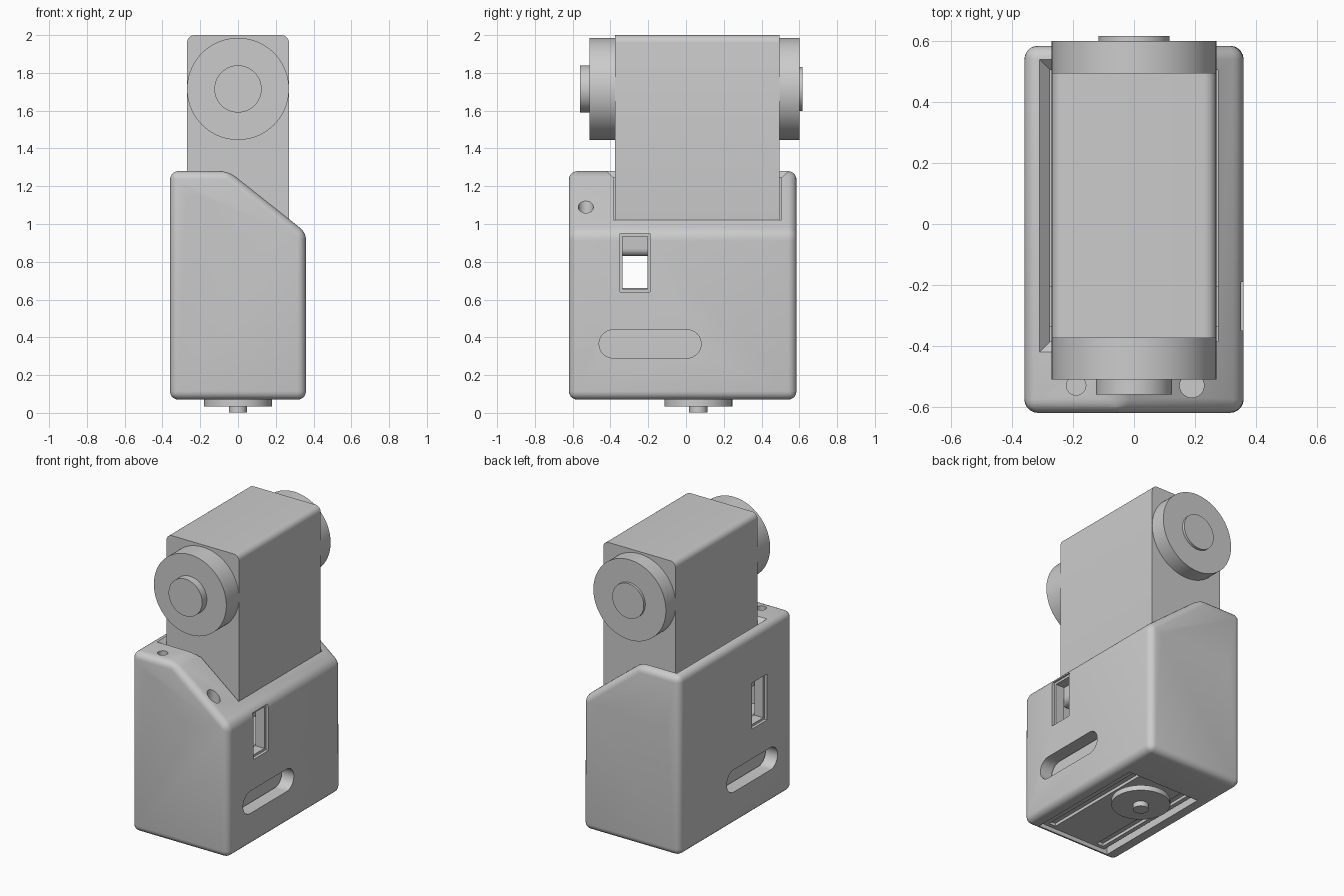
import bpy, bmesh, math
from mathutils import Matrix, Vector

old = bpy.data.objects.get("Cube")
if old:
    bpy.data.objects.remove(old, do_unlink=True)

grey = bpy.data.materials.new("light_grey")
grey.use_nodes = True
COLOUR = (0.6, 0.6, 0.6, 1)
grey.diffuse_color = COLOUR
grey.node_tree.nodes["Principled BSDF"].inputs["Base Color"].default_value = COLOUR


def finish(name, bm):
    bmesh.ops.recalc_face_normals(bm, faces=bm.faces)
    mesh = bpy.data.meshes.new(name)
    bm.to_mesh(mesh)
    bm.free()
    mesh.materials.append(grey)
    obj = bpy.data.objects.new(name, mesh)
    bpy.context.collection.objects.link(obj)
    return obj


def box(name, low, high, radius=0, axis=0, segments=6):
    """Box between two corners, with the edges along one axis rounded."""
    low, high = Vector(low), Vector(high)
    bm = bmesh.new()
    bmesh.ops.create_cube(bm, size=1)
    for v in bm.verts:
        v.co = (low + high) / 2 + v.co * (high - low)
    if radius:
        edges = [e for e in bm.edges
                 if abs((e.verts[0].co - e.verts[1].co).normalized()[axis]) > 0.9]
        bmesh.ops.bevel(bm, geom=edges, offset=radius, segments=segments,
                        profile=0.5, affect='EDGES')
    return finish(name, bm)


def cylinder(name, start, axis, length, radius, sides=48):
    """Cylinder growing from start along x, y or z."""
    bm = bmesh.new()
    bmesh.ops.create_cone(bm, cap_ends=True, segments=sides, radius1=radius,
                          radius2=radius, depth=abs(length))
    direction = Vector([float(i == axis) for i in range(3)])
    turn = direction.to_track_quat('Z', 'Y').to_matrix().to_4x4()
    bm.transform(Matrix.Translation(Vector(start) + direction * length / 2) @ turn)
    return finish(name, bm)


def cut(target, cutter):
    cutter.hide_render = True
    mod = target.modifiers.new("cut", 'BOOLEAN')
    mod.operation = 'DIFFERENCE'
    mod.solver = 'EXACT'
    mod.object = cutter
    bpy.context.view_layer.objects.active = target
    bpy.ops.object.modifier_apply(modifier=mod.name)
    bpy.data.objects.remove(cutter, do_unlink=True)


# Housing: sloped front profile extruded front to back, all edges rounded
bm = bmesh.new()
profile = [(-.36, .07), (.36, .07), (.36, .955), (-.05, 1.28), (-.36, 1.28)]
face = bm.faces.new([bm.verts.new((x, -.62, z)) for x, z in profile])
grown = bmesh.ops.extrude_face_region(bm, geom=[face])["geom"]
bmesh.ops.translate(bm, vec=(0, 1.205, 0),
                    verts=[g for g in grown if isinstance(g, bmesh.types.BMVert)])
bmesh.ops.bevel(bm, geom=bm.edges[:], offset=.045, segments=5, profile=.5,
                affect='EDGES')
housing = finish("housing", bm)

# Upper cavity with a chamfered rim, and lower motor pocket
cut(housing, box("cutter", (-.275, -.385, .66), (.275, .505, 1.5)))
bm = bmesh.new()
bmesh.ops.create_cube(bm, size=1)
for v in bm.verts:
    grow = .045 if v.co.z > 0 else -.005
    v.co = (v.co.x * (.55 + 2 * grow), .06 + v.co.y * (.89 + 2 * grow),
            1.29 if v.co.z > 0 else 1.24)
cut(housing, finish("cutter", bm))
cut(housing, box("cutter", (-.27, -.58, 0), (.27, .28, .7)))

# Side windows with a stepped frame, and rounded side slots
cut(housing, box("cutter", (-.5, -.335, .655), (.5, -.205, .935)))
for side in (-1, 1):
    a, b = sorted((side * .34, side * .5))
    cut(housing, box("cutter", (a, -.35, .64), (b, -.19, .95)))
    a, b = sorted((side * .2, side * .5))
    cut(housing, box("cutter", (a, -.46, .29), (b, .08, .44), .0749, 0, 10))

# Counterbored screw holes in the front, back and top
for x, z in ((-.22, 1.1), (0, .88)):
    cut(housing, cylinder("cutter", (x, -.7, z), 1, .2, .055, 32))
    cut(housing, cylinder("cutter", (x, -.7, z), 1, .4, .03, 24))
for x in (-.22, .22):
    cut(housing, cylinder("cutter", (x, .7, .88), 1, -.155, .055, 32))
    cut(housing, cylinder("cutter", (x, .7, .88), 1, -.25, .03, 24))
cut(housing, cylinder("cutter", (-.19, -.53, 1.4), 2, -.22, .032, 24))
cut(housing, cylinder("cutter", (.19, -.53, 1.4), 2, -.38, .04, 24))

# Upper motor with a drum and a hub at each end
box("upper_motor", (-.27, -.375, .83), (.27, .495, 2), .04, 1)
for name, start, width, hub, hub_radius in (("front", -.375, -.135, -.05, .125),
                                            ("back", .495, .105, .017, .117)):
    cylinder(name + "_drum", (0, start, 1.715), 1, width, .27, 96)
    cylinder(name + "_hub", (0, start + width, 1.715), 1, hub, hub_radius, 64)

# Lower motor with grooves and screw holes in its underside
motor = box("lower_motor", (-.262, -.575, .095), (.262, .272, .66), .03, 1)
for side in (-1, 1):
    x = side * .19
    cut(motor, box("cutter", (x - .025, -.55, 0), (x + .025, .25, .115)))
    for y in (-.52, -.46, -.1, .2):
        cut(motor, cylinder("cutter", (x, y, 0), 2, .16, .016, 16))

# Output disc with four holes and a central screw
disc = cylinder("output_disc", (0, .065, .035), 2, .035, .18, 64)
for i in range(4):
    angle = i * math.pi / 2
    cut(disc, cylinder("cutter", (.115 * math.cos(angle), .065 + .115 * math.sin(angle), 0),
                       2, .06, .018, 16))
cylinder("output_shaft", (0, .065, .07), 2, .05, .12)
screw = cylinder("output_screw", (0, .065, .001), 2, .034, .048, 32)
cut(screw, cylinder("cutter", (0, .065, -.02), 2, .04, .022, 6))

# Smooth curved faces, keep edges sharp
bpy.ops.object.select_all(action='DESELECT')
for obj in bpy.context.scene.objects:
    if obj.type == 'MESH':
        obj.select_set(True)
        bpy.context.view_layer.objects.active = obj
bpy.ops.object.shade_smooth_by_angle(angle=math.radians(30))
